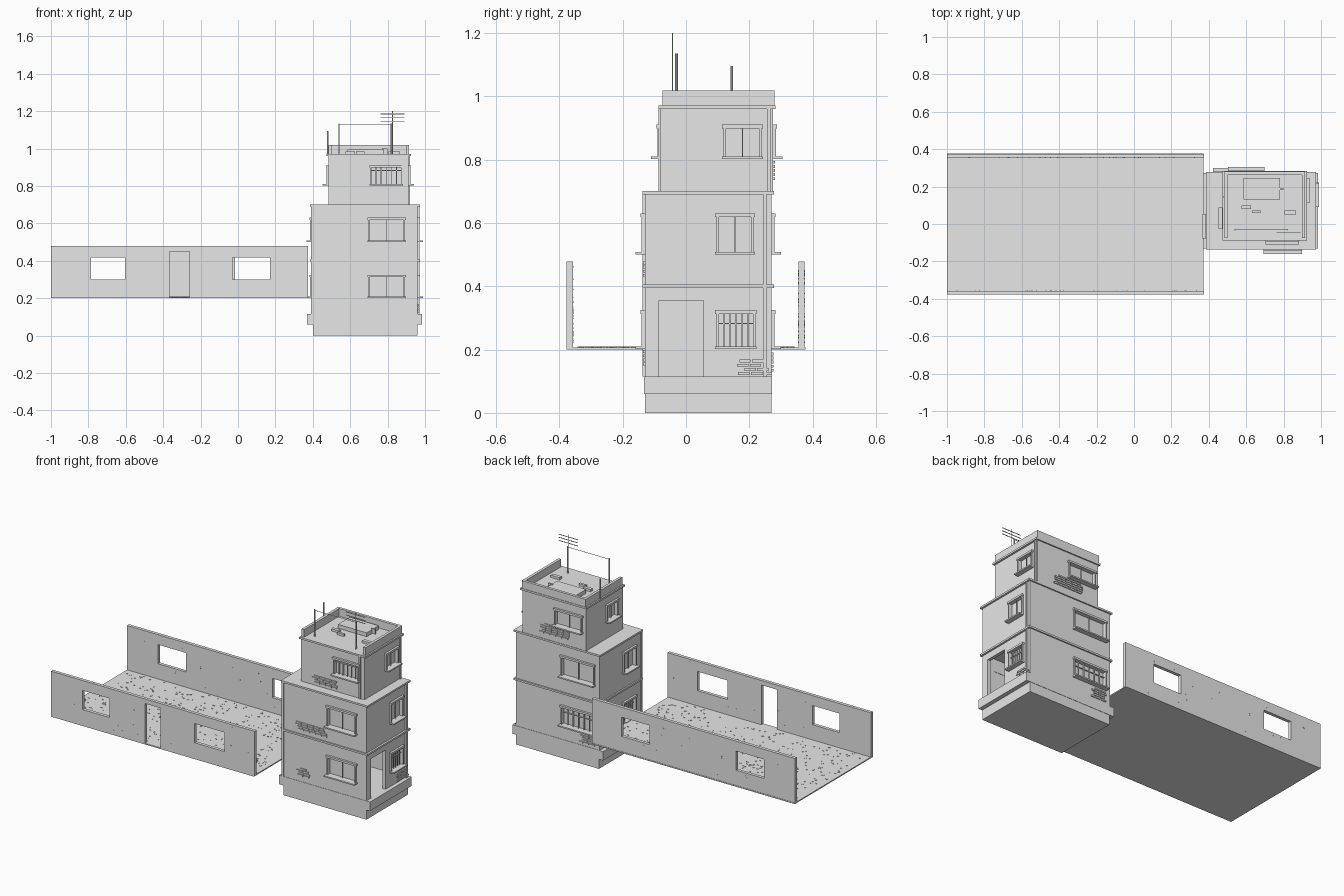
import bpy, bmesh, random
from mathutils import Vector, Matrix

cube = bpy.data.objects.get("Cube")
if cube:
    bpy.data.objects.remove(cube, do_unlink=True)
random.seed(4)

grey = bpy.data.materials.new("plain_grey")
grey.use_nodes = True
grey.diffuse_color = (0.8, 0.8, 0.8, 1)
grey.node_tree.nodes["Principled BSDF"].inputs["Base Color"].default_value = (0.8, 0.8, 0.8, 1)


def make(name, fill):
    """Create an object whose mesh is filled by a function taking a bmesh."""
    bm = bmesh.new()
    fill(bm)
    mesh = bpy.data.meshes.new(name)
    bm.to_mesh(mesh)
    bm.free()
    mesh.materials.append(grey)
    obj = bpy.data.objects.new(name, mesh)
    bpy.context.collection.objects.link(obj)
    return obj


def box(bm, x0, x1, y0, y1, z0, z1, turn=0):
    size = Vector((x1 - x0, y1 - y0, z1 - z0))
    mid = Vector((x0 + x1, y0 + y1, z0 + z1)) / 2
    m = Matrix.Translation(mid) @ Matrix.Rotation(turn, 4, 'Z') @ Matrix.Diagonal((*size, 1))
    bmesh.ops.create_cube(bm, size=1, matrix=m)


def boxes(name, *dims):
    return make(name, lambda bm: [box(bm, *d) for d in dims])


def face_box(bm, side, plane, u0, u1, z0, z1, d0, d1):
    """Box on a wall: u runs along the wall, d is measured outward from it."""
    sign = 1 if side in ("right", "back") else -1
    a, b = sorted((plane + sign * d0, plane + sign * d1))
    if side in ("front", "back"):
        box(bm, u0, u1, a, b, z0, z1)
    else:
        box(bm, a, b, u0, u1, z0, z1)


def wall(name, side, plane, lo, hi, z0, z1, openings, thick=0.02):
    """Wall built as columns around its rectangular openings."""
    def fill(bm):
        u = lo
        for a, b, bottom, top in sorted(openings):
            face_box(bm, side, plane, u, a, z0, z1, -thick, 0)
            if bottom > z0:
                face_box(bm, side, plane, a, b, z0, bottom, -thick, 0)
            face_box(bm, side, plane, a, b, top, z1, -thick, 0)
            u = b
        face_box(bm, side, plane, u, hi, z0, z1, -thick, 0)
    make(name, fill)


def window(name, side, plane, opening, barred):
    a, b, z0, z1 = opening
    t = 0.008

    def fill(bm):
        def part(u0, u1, w0, w1, d0, d1):
            face_box(bm, side, plane, u0, u1, w0, w1, d0, d1)
        # frame and sill
        for u in (a - t / 2, b - t / 2):
            part(u, u + t, z0, z1, -0.015, 0.01)
        part(a - t, b + t, z1 - t / 2, z1 + t, -0.015, 0.013)
        part(a - t, b + t, z0 - t, z0, -0.015, 0.03)
        # bars, or a pane with one mullion
        n = 5 if barred else 1
        for i in range(1, n + 1):
            u = a + (b - a) * i / (n + 1)
            part(u - 0.002, u + 0.002, z0, z1, -0.008, -0.002)
        if barred:
            part(a, b, z0 + 0.07, z0 + 0.074, -0.008, -0.002)
        part(a, b, z0, z1, -0.018, -0.013)
    make(name, fill)


def bricks(name, side, plane, u0, u1, z0, rows):
    """Staggered courses of exposed brick."""
    def fill(bm):
        for r in range(rows):
            z = z0 + r * 0.013
            u = u0 + random.uniform(0, 0.03)
            end = u1 - random.uniform(0, 0.03)
            while u < end - 0.02:
                face_box(bm, side, plane, u, min(u + 0.036, end), z, z + 0.009, -0.004, 0.006)
                u += 0.04
    make(name, fill)


# Tower plinth
boxes("tower_plinth", (0.4, 0.96, -0.13, 0.27, 0, 0.115))
boxes("plinth_step", (0.37, 0.985, -0.132, 0.272, 0.06, 0.115))

# Tower storeys: planes, height range, and windows per side (span, barred)
storeys = {
    "ground": (dict(left=0.395, right=0.96, front=-0.13, back=0.27), 0.115, 0.4, 0.21, 0.317,
               dict(front=(0.7, 0.89, False), back=(0.43, 0.65, True),
                    right=(0.1, 0.215, True), left=(-0.07, 0.045, True))),
    "middle": (dict(left=0.395, right=0.96, front=-0.13, back=0.27), 0.4, 0.695, 0.508, 0.622,
               dict(front=(0.7, 0.89, False), back=(0.43, 0.65, False),
                    right=(0.1, 0.21, False), left=(-0.07, 0.045, False))),
    "top": (dict(left=0.483, right=0.912, front=-0.08, back=0.275), 0.695, 0.965, 0.81, 0.902,
            dict(front=(0.71, 0.875, True), back=(0.51, 0.69, False),
                 right=(0.122, 0.235, False), left=(-0.02, 0.08, False))),
}
for label, (p, z0, z1, w0, w1, wins) in storeys.items():
    for side, (a, b, barred) in wins.items():
        hole = (a, b, w0, w1)
        holes = [hole]
        if label == "ground" and side == "right":
            holes.append((-0.085, 0.055, z0, 0.355))
        if side in ("front", "back"):
            lo, hi = p["left"], p["right"]
        else:
            lo, hi = p["front"] + 0.02, p["back"] - 0.02
        wall(f"{label}_{side}_wall", side, p[side], lo, hi, z0, z1, holes)
        window(f"{label}_{side}_window", side, p[side], hole, barred)
    # ledge slab over each storey
    boxes(f"{label}_ledge", (p["left"] - 0.009, p["right"] + 0.012,
                             p["front"] - 0.007, p["back"] + 0.008, z1 - 0.005, z1 + 0.006))

# Drainpipes and corner strips
boxes("drainpipes",
      (0.957, 0.97, 0.243, 0.255, 0.115, 0.695), (0.39, 0.403, -0.137, -0.126, 0.115, 0.695),
      (0.909, 0.92, 0.256, 0.267, 0.695, 0.965), (0.875, 0.887, -0.087, -0.077, 0.695, 0.965))

# Exposed brick patches
for i, patch in enumerate((("front", -0.13, 0.49, 0.6, 0.15, 4), ("front", -0.13, 0.48, 0.7, 0.43, 4),
                           ("front", -0.08, 0.55, 0.75, 0.715, 4), ("back", 0.275, 0.58, 0.8, 0.735, 5),
                           ("back", 0.27, 0.41, 0.54, 0.13, 5), ("right", 0.96, 0.16, 0.28, 0.12, 4),
                           ("left", 0.395, -0.11, 0.02, 0.15, 4))):
    bricks(f"brick_patch_{i + 1}", *patch)

# Roof parapet, open at the front, with hatch and rubble
boxes("roof_parapet", (0.483, 0.5, -0.075, 0.28, 0.97, 1.018), (0.898, 0.915, -0.075, 0.28, 0.97, 1.018),
      (0.5, 0.898, 0.263, 0.28, 0.97, 1.018))
boxes("roof_hatch", (0.585, 0.78, 0.13, 0.245, 0.97, 0.995))
boxes("roof_rubble", (0.575, 0.625, 0.08, 0.1, 0.97, 0.985), (0.63, 0.675, 0.058, 0.072, 0.97, 0.985),
      (0.77, 0.8, 0.183, 0.193, 0.97, 1.0), (0.805, 0.865, 0.05, 0.072, 0.97, 0.985))


# Roof poles, washing line and aerial
def rod(bm, x, y, z0, z1, r):
    bmesh.ops.create_cone(bm, cap_ends=True, segments=8, radius1=r, radius2=r, depth=z1 - z0,
                          matrix=Matrix.Translation((x, y, (z0 + z1) / 2)))


make("roof_poles", lambda bm: [rod(bm, 0.54, -0.03, 0.97, 1.135, 0.004),
                               rod(bm, 0.82, -0.03, 0.97, 1.135, 0.004),
                               rod(bm, 0.48, 0.145, 0.965, 1.095, 0.004)])
boxes("washing_line", (0.54, 0.82, -0.031, -0.029, 1.129, 1.131))
make("aerial_mast", lambda bm: rod(bm, 0.826, -0.043, 0.97, 1.2, 0.002))
boxes("aerial_bars", *[(0.826 - w, 0.826 + w, -0.045, -0.042, z, z + 0.003)
                       for w, z in ((0.065, 1.145), (0.065, 1.164), (0.065, 1.183))])

# Long yard: floor and two side walls
boxes("yard_floor", (-1, 0.372, -0.377, 0.377, 0.2, 0.207))
front_holes = [(-0.787, -0.605, 0.3, 0.417), (-0.365, -0.26, 0.207, 0.45), (-0.03, 0.172, 0.3, 0.417)]
back_holes = [(-0.79, -0.6, 0.3, 0.417), (-0.015, 0.175, 0.3, 0.417)]
wall("yard_front_wall", "front", -0.377, -1, 0.375, 0.203, 0.478, front_holes)
wall("yard_back_wall", "back", 0.375, -1, 0.375, 0.203, 0.478, back_holes)


# Chips on the floor, pits on the walls
def floor_chips(bm):
    for _ in range(420):
        x, y = random.uniform(-0.97, 0.35), random.uniform(-0.34, 0.34)
        w, d = random.uniform(0.002, 0.007), random.uniform(0.002, 0.004)
        box(bm, x - w, x + w, y - d, y + d, 0.206, 0.209, random.uniform(-0.6, 0.6))


def wall_pits(bm):
    for side, plane, holes in (("front", -0.377, front_holes), ("back", 0.375, back_holes)):
        for _ in range(40):
            u, z = random.uniform(-0.97, 0.34), random.uniform(0.22, 0.46)
            if not any(a - 0.01 < u < b + 0.01 and c - 0.01 < z < d + 0.01 for a, b, c, d in holes):
                face_box(bm, side, plane, u, u + 0.005, z, z + 0.004, -0.021, 0.001)


make("floor_chips", floor_chips)
make("wall_pits", wall_pits)
